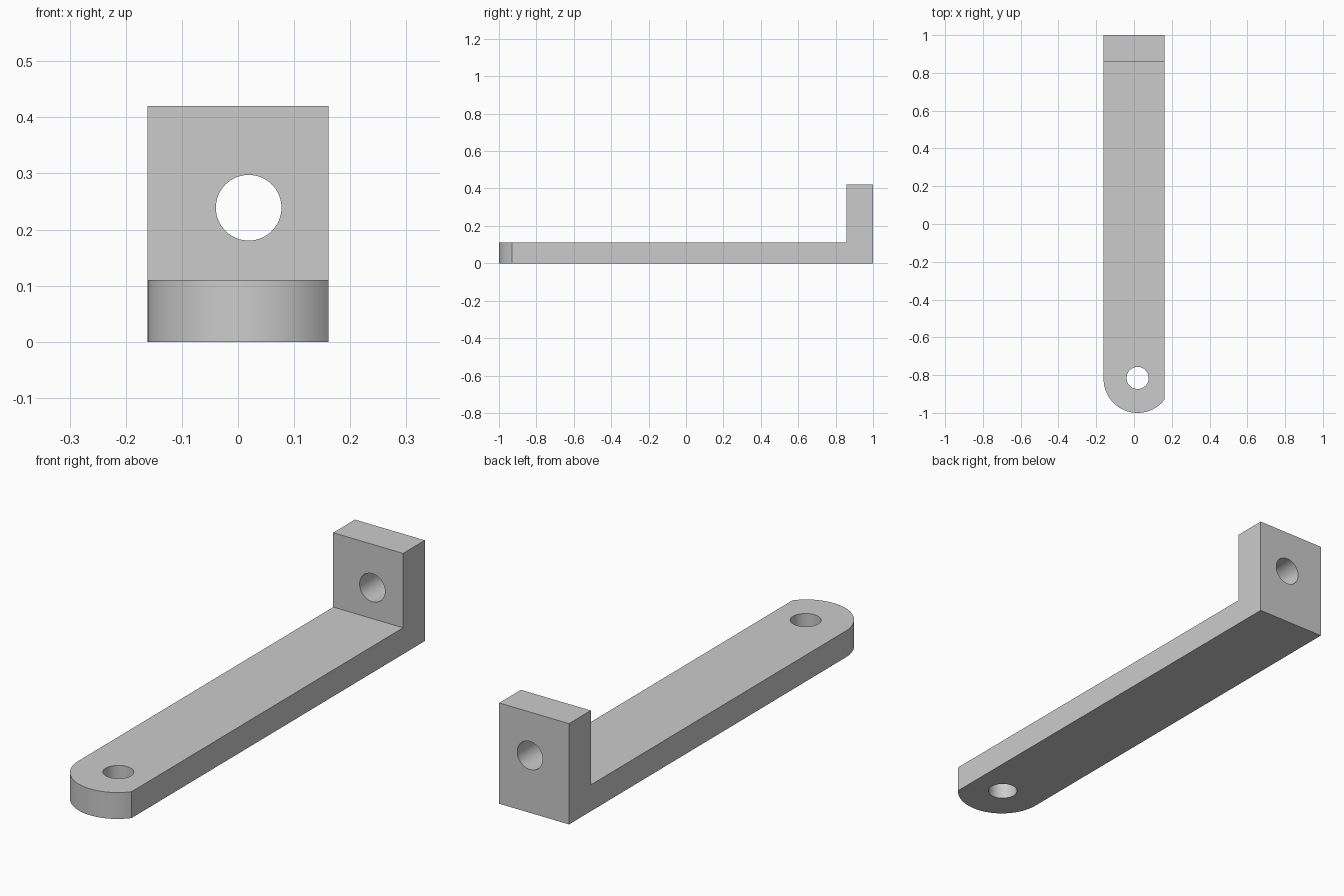
import bpy, bmesh, math

if "Cube" in bpy.data.objects:
    bpy.data.objects.remove(bpy.data.objects["Cube"])

HALF_W, ARM_T, HEIGHT = 0.161, 0.11, 0.42
FLANGE_Y = 0.857                      # inner face of the upright flange
CX, CY, R = 0.019, -0.82, 0.18        # rounded end
HOLE_R = 0.0585

grey = bpy.data.materials.new("light_grey")
grey.diffuse_color = (0.6, 0.6, 0.6, 1)
grey.use_nodes = True
grey.node_tree.nodes["Principled BSDF"].inputs["Base Color"].default_value = grey.diffuse_color


def extruded(name, outline, height):
    """Solid prism from a plan outline standing on z = 0."""
    bm = bmesh.new()
    face = bm.faces.new([bm.verts.new((x, y, 0)) for x, y in outline])
    top = bmesh.ops.extrude_face_region(bm, geom=[face])["geom"]
    bmesh.ops.translate(bm, vec=(0, 0, height),
                        verts=[v for v in top if isinstance(v, bmesh.types.BMVert)])
    bmesh.ops.recalc_face_normals(bm, faces=bm.faces)
    mesh = bpy.data.meshes.new(name)
    bm.to_mesh(mesh)
    bm.free()
    mesh.materials.append(grey)
    ob = bpy.data.objects.new(name, mesh)
    bpy.context.collection.objects.link(ob)
    return ob


def cut(target, cutter):
    """Subtract the cutter, then discard it."""
    mod = target.modifiers.new("cut", "BOOLEAN")
    mod.operation, mod.solver, mod.object = "DIFFERENCE", "EXACT", cutter
    bpy.context.view_layer.objects.active = target
    bpy.ops.object.modifier_apply(modifier=mod.name)
    bpy.data.objects.remove(cutter)


def drill(target, location, rotation=(0, 0, 0)):
    bpy.ops.mesh.primitive_cylinder_add(vertices=64, radius=HOLE_R, depth=0.6,
                                        location=location, rotation=rotation)
    cutter = bpy.context.object
    cutter.data.materials.append(grey)
    cut(target, cutter)


# Plan outline: straight bar with a round end, trimmed flat on the right side
a0, a1 = math.pi, 2 * math.pi - math.acos((HALF_W - CX) / R)
arc = [(CX + R * math.cos(a0 + (a1 - a0) * i / 40),
        CY + R * math.sin(a0 + (a1 - a0) * i / 40)) for i in range(41)]
bracket = extruded("bracket", arc + [(HALF_W, 1), (-HALF_W, 1)], HEIGHT)

# Clear the space above the arm, leaving the upright flange
space = extruded("clearance", [(-0.5, -1.5), (0.5, -1.5), (0.5, FLANGE_Y), (-0.5, FLANGE_Y)], 1)
space.location.z = ARM_T
cut(bracket, space)

# Bolt holes through the arm end and the flange
drill(bracket, (CX, -0.815, 0.05))
drill(bracket, (CX, 0.93, 0.239), (math.pi / 2, 0, 0))

bpy.ops.object.select_all(action="DESELECT")
bracket.select_set(True)
bpy.context.view_layer.objects.active = bracket
bpy.ops.object.shade_smooth_by_angle(angle=math.radians(30))
